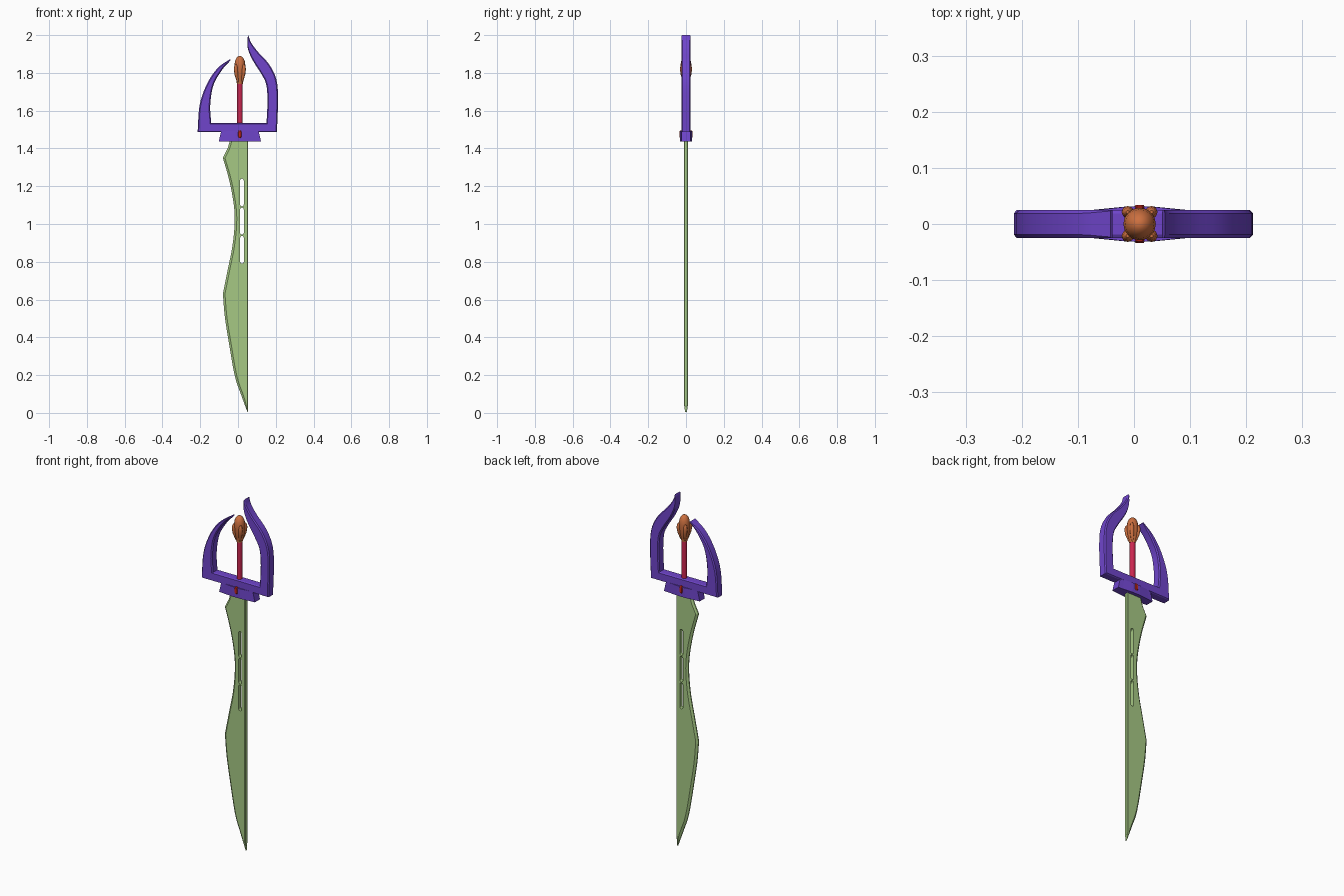
import bpy, bmesh, math
from mathutils import Vector

if "Cube" in bpy.data.objects:
    bpy.data.objects.remove(bpy.data.objects["Cube"])


def finish(name, bm, color, smooth=None):
    bmesh.ops.recalc_face_normals(bm, faces=bm.faces)
    me = bpy.data.meshes.new(name)
    bm.to_mesh(me)
    bm.free()
    ob = bpy.data.objects.new(name, me)
    bpy.context.collection.objects.link(ob)
    if color:
        mat = bpy.data.materials.get(color[0]) or bpy.data.materials.new(color[0])
        mat.diffuse_color = (*color[1], 1)
        mat.use_nodes = True
        mat.node_tree.nodes["Principled BSDF"].inputs["Base Color"].default_value = mat.diffuse_color
        me.materials.append(mat)
    if smooth:
        bpy.context.view_layer.objects.active = ob
        ob.select_set(True)
        bpy.ops.object.shade_smooth_by_angle(angle=math.radians(smooth))
        ob.select_set(False)
    return ob


def add_loft(bm, rings):
    loops = [[bm.verts.new(p) for p in r] for r in rings]
    n = len(loops[0])
    for a, b in zip(loops, loops[1:]):
        for i in range(n):
            j = (i + 1) % n
            bm.faces.new((a[i], a[j], b[j], b[i]))
    bm.faces.new(loops[0])
    bm.faces.new(loops[-1])


def spline(pts, steps):
    pts = [Vector(p) for p in pts]
    pts = [2 * pts[0] - pts[1]] + pts + [2 * pts[-1] - pts[-2]]
    out = []
    for a, b, c, d in zip(pts, pts[1:], pts[2:], pts[3:]):
        for k in range(steps):
            t = k / steps
            out.append(0.5 * (2 * b + (c - a) * t + (2 * a - 5 * b + 4 * c - d) * t * t
                              + (3 * b - a - 3 * c + d) * t ** 3))
    return out + [pts[-2]]


def circle_ring(x, z, r, n=16):
    return [(x + r * math.cos(2 * math.pi * i / n), r * math.sin(2 * math.pi * i / n), z)
            for i in range(n)]


GREEN = ("blade_green", (0.38, 0.58, 0.23))
PURPLE = ("guard_purple", (0.16, 0.06, 0.60))
CRIMSON = ("grip_crimson", (0.60, 0.02, 0.08))
RED = ("clip_red", (0.55, 0.02, 0.01))
ORANGE = ("pommel_orange", (0.60, 0.16, 0.05))
CX = 0.01

# Blade: straight back on the right, curved ground edge on the left
edge = [(-0.04, 1.45), (-0.055, 1.40)]
edge += spline([(-0.08, 1.35), (-0.046, 1.23), (-0.022, 1.10), (-0.018, 1.0),
                (-0.03, 0.88), (-0.055, 0.755), (-0.08, 0.63)], 4)
edge += spline([(-0.08, 0.63), (-0.071, 0.52), (-0.053, 0.4), (-0.018, 0.2),
                (0.015, 0.1), (0.05, 0.004)], 4)[1:]
rings = []
back = 0.053
for x, z in edge:
    w = back - x
    g, c = min(0.011, w * 0.4), min(0.003, w * 0.2)
    t = 0.0115 * min(1, 0.3 + w / 0.03)
    rings.append([(x, -0.003, z), (x + g, -t, z), (back - c, -t, z), (back, -t + 0.003, z),
                  (back, t - 0.003, z), (back - c, t, z), (x + g, t, z), (x, 0.003, z)])
bm = bmesh.new()
add_loft(bm, rings)
blade = finish("blade", bm, GREEN, 25)

# Three slots through the blade
bm = bmesh.new()
r = 0.0095
for lo, hi in ((0.79, 0.937), (0.943, 1.087), (1.093, 1.24)):
    prof = []
    for k in range(14):
        a = math.pi * (k % 7) / 6 + (0 if k < 7 else math.pi)
        z0 = hi - r if k < 7 else lo + r
        prof.append((0.021 + r * math.cos(a), z0 + r * math.sin(a)))
    add_loft(bm, [[(x, y, z) for x, z in prof] for y in (-0.05, 0.05)])
cutter = finish("slot_cutter", bm, None)
cutter.hide_render = True
cutter.hide_set(True)
mod = blade.modifiers.new("slots", 'BOOLEAN')
mod.operation = 'DIFFERENCE'
mod.solver = 'EXACT'
mod.object = cutter

# Guard: one chamfered band from left horn tip, round the base bar, to right horn tip
left = [(-0.042, 1.873, -0.038, 1.868), (-0.108, 1.825, -0.085, 1.815),
        (-0.165, 1.74, -0.13, 1.735), (-0.203, 1.63, -0.147, 1.63),
        (-0.214, 1.486, -0.142, 1.534)]
right = [(0.206, 1.486, 0.151, 1.534), (0.212, 1.66, 0.156, 1.655),
         (0.203, 1.765, 0.149, 1.74), (0.165, 1.845, 0.123, 1.795),
         (0.105, 1.912, 0.076, 1.87), (0.068, 1.963, 0.052, 1.93),
         (0.055, 2.0, 0.050, 1.985)]
rings = []
T = 0.025
for p in spline(left, 5) + spline(right, 5):
    o, i = Vector((p[0], 0, p[1])), Vector((p[2], 0, p[3]))
    c = min(0.006, 0.3 * (i - o).length)
    d = (i - o).normalized() * c
    Y = Vector((0, T, 0))
    y = Vector((0, T - c, 0))
    rings.append([o - y, o + d - Y, i - d - Y, i - y, i + y, i - d + Y, o + d + Y, o + y])
bm = bmesh.new()
add_loft(bm, rings)
finish("hand_guard", bm, PURPLE, 30)

# Collar below the guard, thicker in the middle
bm = bmesh.new()
rings = []
for z, s in ((1.436, 1.0), (1.475, 0.92), (1.492, 0.88)):
    half = [(-0.112, 0.023), (-0.085, 0.025), (-0.025, 0.031),
            (0.025, 0.031), (0.085, 0.025), (0.112, 0.023)]
    rings.append([(CX + x * s, -y, z) for x, y in half]
                 + [(CX + x * s, y, z) for x, y in reversed(half)])
add_loft(bm, rings)
finish("collar", bm, PURPLE)

# Red clip wrapped over the collar
bm = bmesh.new()
rings = []
for y, s in ((-0.034, 0.7), (-0.030, 1), (0.030, 1), (0.034, 0.7)):
    rings.append([(CX + 0.010 * s * a, y, 1.475 + 0.021 * s * b)
                  for a, b in ((-1, -.6), (-.5, -1), (.5, -1), (1, -.6),
                               (1, .6), (.5, 1), (-.5, 1), (-1, .6))])
add_loft(bm, rings)
finish("clip", bm, RED)

# Grip rod
bm = bmesh.new()
add_loft(bm, [circle_ring(CX, 1.52, 0.0145), circle_ring(CX, 1.77, 0.0145)])
finish("grip", bm, CRIMSON, 40)

# Pommel: rounded knob held by four claws
bm = bmesh.new()
add_loft(bm, [circle_ring(CX, z, q) for z, q in
              ((1.742, 0.016), (1.757, 0.018), (1.78, 0.024), (1.81, 0.028), (1.84, 0.029),
               (1.862, 0.026), (1.878, 0.019), (1.887, 0.010), (1.889, 0.003))])
finish("pommel_knob", bm, ORANGE, 50)
bm = bmesh.new()
for k in range(4):
    a = math.pi / 4 + k * math.pi / 2
    add_loft(bm, [circle_ring(0, z, q, 8) for z, q in
                  ((1.745, 0.004), (1.76, 0.007), (1.79, 0.010), (1.82, 0.011),
                   (1.838, 0.008), (1.846, 0.003))])
    for v in bm.verts[:] if k == 0 else list(bm.verts)[-48:]:
        out = 0.012 + 0.018 * min(1, max(0, (v.co.z - 1.745) / 0.06))
        v.co.x += CX + out * math.cos(a)
        v.co.y += out * math.sin(a)
finish("pommel_claws", bm, ORANGE, 50)
